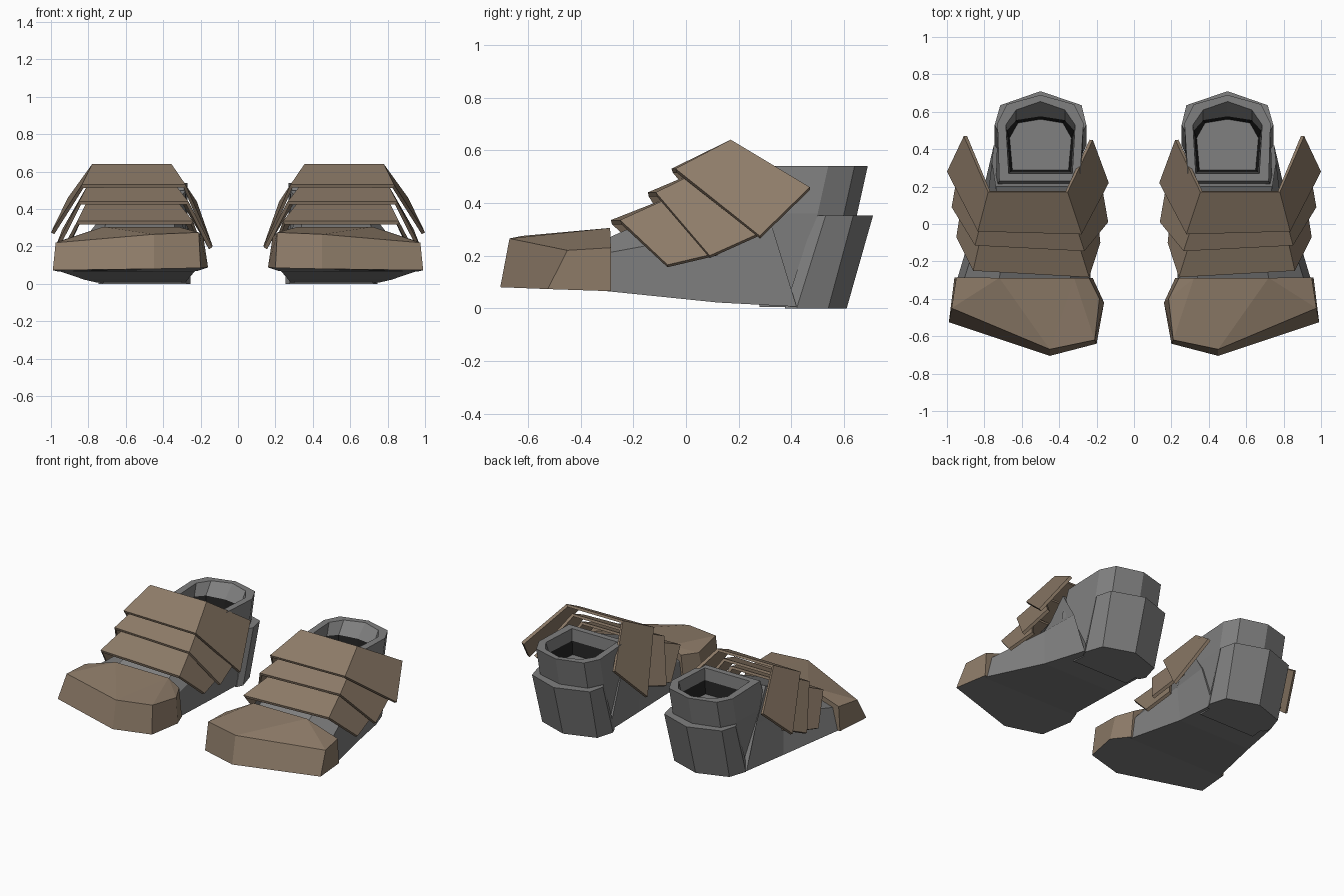
import bpy, bmesh

if "Cube" in bpy.data.objects:
    bpy.data.objects.remove(bpy.data.objects["Cube"])


def material(name, c):
    m = bpy.data.materials.new(name)
    m.diffuse_color = (*c, 1)
    m.use_nodes = True
    m.node_tree.nodes["Principled BSDF"].inputs["Base Color"].default_value = m.diffuse_color
    return m


BROWN = material("brown_plate", (0.27, 0.2, 0.14))
GREY = material("grey_shell", (0.215, 0.215, 0.215))
BLACK = material("black_lining", (0.015, 0.015, 0.015))


def build(name, verts, faces, mats, rule=None, thick=0, fix=True):
    """Make one part of the +x foot and mirror it to the other foot."""
    bm = bmesh.new()
    vs = [bm.verts.new(v) for v in verts]
    for f in faces:
        bm.faces.new([vs[i] for i in f])
    if fix:
        bmesh.ops.recalc_face_normals(bm, faces=bm.faces)
    bm.normal_update()
    if rule:
        for f in bm.faces:
            f.material_index = rule(f)
    me = bpy.data.meshes.new(name)
    bm.to_mesh(me)
    bm.free()
    for m in mats:
        me.materials.append(m)
    ob = bpy.data.objects.new(name, me)
    bpy.context.collection.objects.link(ob)
    if thick:
        s = ob.modifiers.new("thickness", 'SOLIDIFY')
        s.thickness = thick
        s.offset = -1
    ob.modifiers.new("other_foot", 'MIRROR').use_axis[0] = True
    return ob


def loft(name, rings, mats, rule=None):
    """Bridge equal-length rings and cap both ends."""
    n = len(rings[0])
    faces = [[k * n + i, k * n + (i + 1) % n, (k + 1) * n + (i + 1) % n, (k + 1) * n + i]
             for k in range(len(rings) - 1) for i in range(n)]
    faces += [list(range(n)), [(len(rings) - 1) * n + i for i in range(n)]]
    return build(name, [v for r in rings for v in r], faces, mats, rule)


def level(points, z):
    return [(x, y, z) for x, y in points]


# Toe cap: faceted brown block with a grey sole
bottom = [(.22, -.29, .068), (.16, -.42, .088), (.2, -.64, .085),
          (.45, -.705, .08), (.99, -.525, .073), (.96, -.285, .065)]
top = [(.24, -.29, .26), (.185, -.4, .25), (.21, -.62, .275),
       (.45, -.67, .265), (.975, -.45, .22), (.95, -.285, .23)]
ridge = [(.32, -.29, .305), (.72, -.288, .305)]
faces = [[i, i + 1, i + 7, i + 6] for i in range(5)]
faces += [[6, 7, 12], [7, 8, 12], [8, 9, 12], [9, 13, 12], [9, 10, 13], [10, 11, 13],
          [0, 6, 12, 13, 11, 5], [0, 1, 2, 3, 4, 5]]
build("toe_cap", bottom + top + ridge, faces, [BROWN, GREY],
      lambda f: 1 if f.normal.z < -0.8 else 0)

# Instep: lofted from the toe cap back to the ankle
loft("instep", [
    [(.23, -.31, .068), (.25, -.3, .21), (.34, -.3, .265), (.72, -.3, .265), (.91, -.3, .21), (.95, -.31, .066)],
    [(.27, .12, .022), (.28, .08, .28), (.34, .02, .41), (.69, .02, .41), (.79, .08, .28), (.82, .12, .022)],
    [(.28, .42, .006), (.27, .33, .3), (.28, .2, .5), (.74, .2, .5), (.76, .33, .3), (.75, .42, .006)],
], [GREY])

# Ankle collar: outer wall, rim, lip, dark lining and floor
outer_low = [(.3, .28), (.3, .42), (.34, .52), (.5, .575), (.67, .52), (.71, .42), (.72, .28)]
outer_top = [(.29, .23), (.27, .54), (.32, .64), (.5, .69), (.68, .64), (.73, .54), (.72, .23)]
inner_top = [(.33, .27), (.315, .53), (.37, .61), (.5, .655), (.63, .61), (.685, .53), (.67, .27)]
inner_mid = [(.335, .275), (.32, .5), (.37, .555), (.5, .575), (.63, .555), (.68, .5), (.665, .275)]
inner_low = [(.35, .29), (.335, .46), (.38, .54), (.5, .56), (.62, .54), (.665, .46), (.65, .29)]
outer_mid = [(x, y - .04) for x, y in outer_top]
outer_mid[0], outer_mid[-1] = (.28, .19), (.74, .19)
loft("ankle_collar", [level(outer_low, .004), level(outer_mid, .36), level(outer_top, .54),
                      level(inner_top, .54), level(inner_mid, .46), level(inner_low, .375)],
     [GREY, BLACK],
     lambda f: 1 if .38 < f.calc_center_median().z < .45 and
     all(v.co.z > .37 for v in f.verts) else 0)

# Heel guard wrapped round the back
heel_top = [(.275, .49), (.255, .53), (.28, .635), (.5, .71), (.715, .635), (.745, .53), (.725, .49)]
heel_low = [(.275, .375), (.255, .42), (.29, .54), (.5, .61), (.705, .54), (.745, .42), (.725, .375)]
loft("heel_guard", [level(heel_low, 0), level(heel_top, .352)], [GREY])

# Overlapping instep plates: front, rear, low wing and rear wing corners,
# outer side first and inner side second
plates = {
    "upper_plate": [(.835, -.04, .53), (.78, .17, .64), (1, .28, .275), (.91, .47, .46),
                    (.28, -.055, .53), (.355, .17, .64), (.135, .22, .2), (.22, .45, .44)],
    "middle_plate": [(.85, -.115, .44), (.80, .08, .535), (.975, .09, .2), (.94, .29, .29),
                     (.265, -.145, .44), (.34, .08, .535), (.138, .01, .195), (.18, .25, .27)],
    "lower_plate": [(.86, -.25, .335), (.81, -.03, .435), (.95, -.07, .165), (.92, .12, .21),
                    (.24, -.285, .335), (.32, -.03, .435), (.18, -.1, .165), (.2, .1, .21)],
}
for name, pts in plates.items():
    build(name, pts, [[0, 1, 5, 4], [0, 2, 3, 1], [4, 5, 7, 6]], [BROWN], thick=.02, fix=False)
